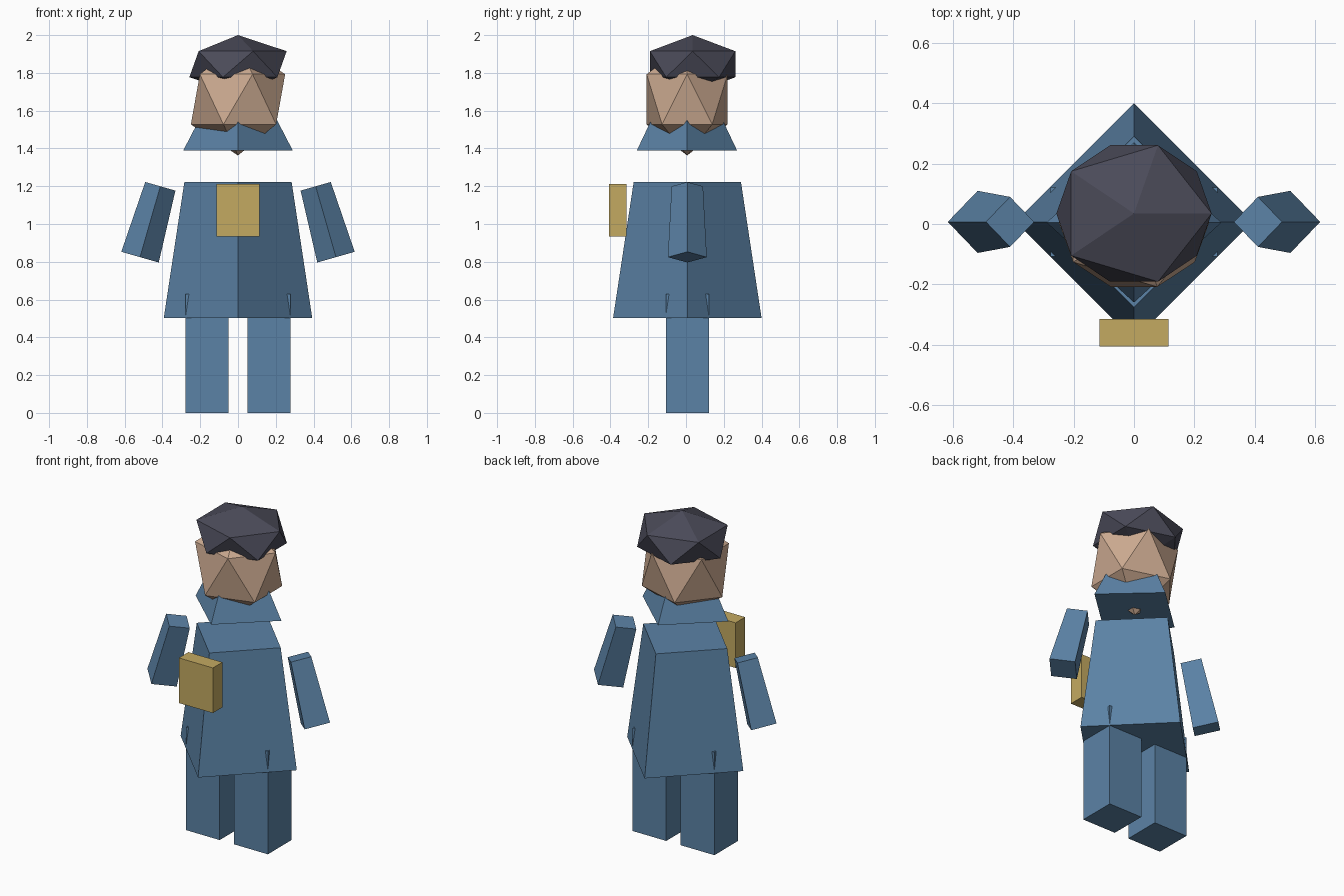
import bpy
import math

if "Cube" in bpy.data.objects:
    bpy.data.objects.remove(bpy.data.objects["Cube"])


def material(name, rgb):
    m = bpy.data.materials.new(name)
    m.diffuse_color = (*rgb, 1)
    m.use_nodes = True
    m.node_tree.nodes["Principled BSDF"].inputs["Base Color"].default_value = m.diffuse_color
    return m


BLUE = material("blue_cloth", (0.105, 0.225, 0.38))
SKIN = material("skin", (0.60, 0.40, 0.28))
DARK = material("dark_cap", (0.07, 0.07, 0.10))
GOLD = material("gold", (0.55, 0.40, 0.12))
CY = 0.007  # shared depth centre of the body


def finish(name, mat, scale=(1, 1, 1)):
    ob = bpy.context.object
    ob.name = name
    ob.scale = scale
    ob.data.materials.append(mat)
    return ob


def box(name, loc, size, mat):
    bpy.ops.mesh.primitive_cube_add(size=1, location=loc)
    return finish(name, mat, size)


def taper(name, loc, r_bottom, r_top, height, mat, scale=(1, 1, 1), tilt=0):
    # four-sided frustum with its corners on the x and y axes
    bpy.ops.mesh.primitive_cone_add(vertices=4, radius1=r_bottom, radius2=r_top,
                                    depth=height, location=loc,
                                    rotation=(0, tilt, 0))
    return finish(name, mat, scale)


def ball(name, loc, radii, mat):
    bpy.ops.mesh.primitive_ico_sphere_add(subdivisions=1, radius=1, location=loc)
    return finish(name, mat, radii)


# Robe and collar
taper("robe", (0, CY, 0.862), 0.393, 0.284, 0.72, BLUE)
taper("collar", (0, 0.005, 1.469), 0.29, 0.207, 0.16, BLUE, (1, 0.915, 1))

# Legs and arms, one per side
for side, s in (("left", -1), ("right", 1)):
    box(f"{side}_leg", (s * 0.163, CY, 0.315), (0.228, 0.228, 0.63), BLUE)
    taper(f"{side}_arm", (s * 0.465, CY, 1.012), 0.103, 0.083, 0.39, BLUE,
          tilt=-s * math.radians(16))

# Head and cap
ball("head", (0, 0.006, 1.66), (0.279, 0.252, 0.297), SKIN)
ball("cap", (0, 0.035, 1.846), (0.288, 0.266, 0.154), DARK)

# Plate held in front of the chest
box("chest_plate", (0, -0.361, 1.073), (0.23, 0.092, 0.276), GOLD)
